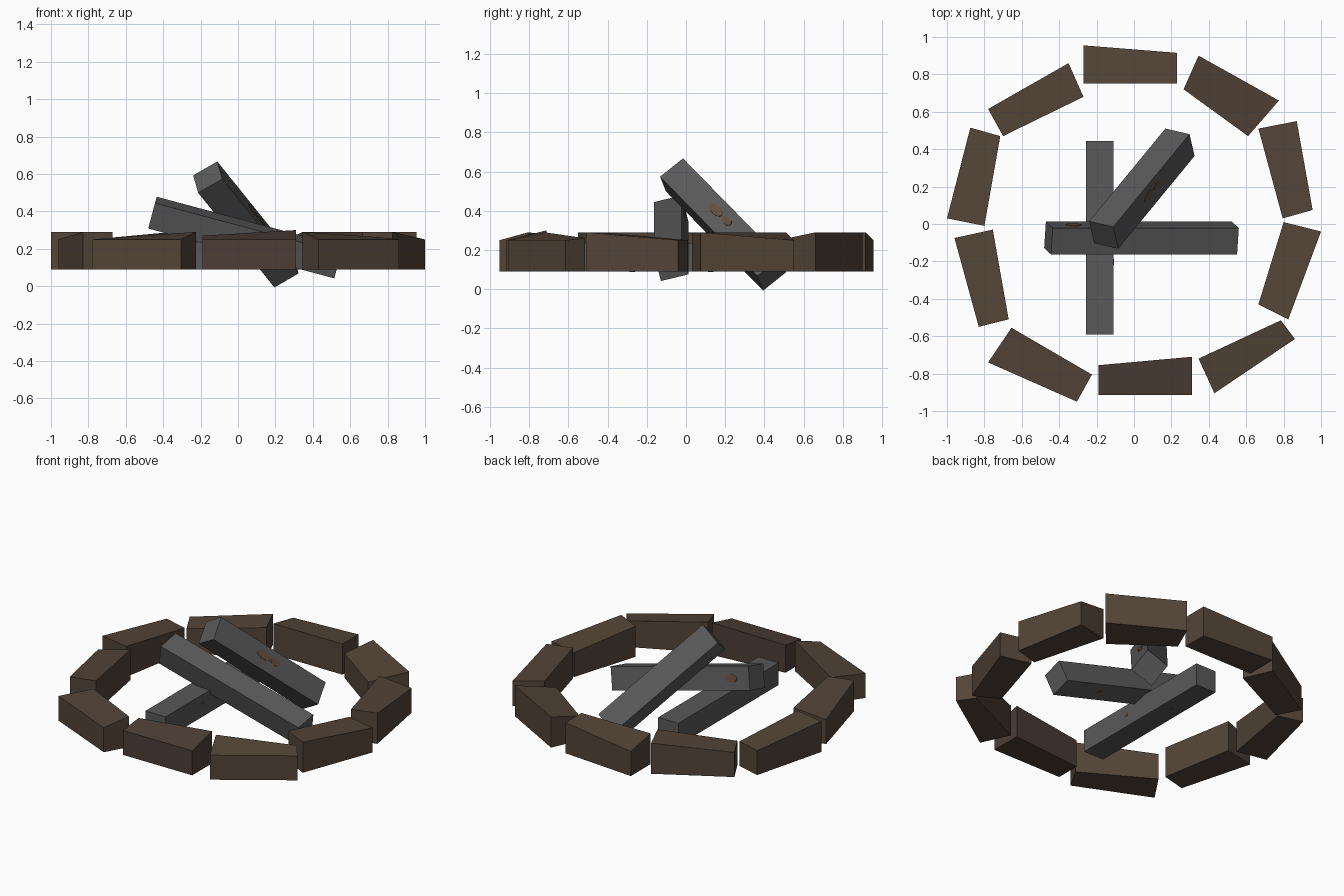
import bpy, bmesh, math
from mathutils import Vector, Matrix

if "Cube" in bpy.data.objects:
    bpy.data.objects.remove(bpy.data.objects["Cube"])


def material(name, rgb):
    m = bpy.data.materials.new(name)
    m.diffuse_color = (*rgb, 1)
    m.use_nodes = True
    m.node_tree.nodes["Principled BSDF"].inputs["Base Color"].default_value = m.diffuse_color
    return m


STONE = material("brown stone", (0.088, 0.059, 0.039))
STONE_RED = material("reddish brown stone", (0.075, 0.048, 0.037))
WOOD = material("charred wood", (0.1, 0.1, 0.1))
EMBER = material("brown patch", (0.13, 0.072, 0.042))


def finish(bm, name, mat):
    bmesh.ops.recalc_face_normals(bm, faces=bm.faces)
    me = bpy.data.meshes.new(name)
    bm.to_mesh(me)
    bm.free()
    me.materials.append(mat)
    ob = bpy.data.objects.new(name, me)
    bpy.context.collection.objects.link(ob)
    return ob


# Ring of tapered stones: four (x, y, top height) corners each, flat underside
def stone(i, corners, mat):
    bm = bmesh.new()
    low = [bm.verts.new((x, y, 0.09)) for x, y, z in corners]
    top = [bm.verts.new((x, y, z)) for x, y, z in corners]
    bm.faces.new(low)
    bm.faces.new(top)
    for k in range(4):
        n = (k + 1) % 4
        bm.faces.new((low[k], low[n], top[n], top[k]))
    finish(bm, f"ring_stone_{i + 1}", mat)


A, B = 0.25, 0.29
stones = [
    ((-.27, .955, A), (.23, .915, B), (.23, .75, B), (-.27, .75, B)),
    ((.345, .90, B), (.775, .66, B), (.61, .47, A), (.265, .72, A)),
    ((.87, .55, A), (.955, .075, B), (.795, .03, B), (.665, .51, B)),
    ((.80, .01, A), (1.0, -.04, A), (.825, -.51, B), (.665, -.43, B)),
    ((.785, -.515, .26), (.86, -.615, A), (.43, -.905, A), (.345, -.72, B)),
    ((-.19, -.755, .27), (.31, -.71, .3), (.31, -.915, A), (-.19, -.915, A)),
    ((-.655, -.555, .26), (-.225, -.805, B), (-.305, -.95, A), (-.78, -.74, A)),
    ((-.96, -.075, A), (-.755, -.03, B), (-.67, -.51, B), (-.83, -.55, B)),
    ((-.875, .515, A), (-.715, .47, A), (-.80, -.01, B), (-1.0, .03, B)),
    ((-.35, .86, B), (-.27, .68, B), (-.70, .47, A), (-.78, .615, A)),
]
for i, c in enumerate(stones):
    stone(i, c, STONE_RED if i == 5 else STONE)


# Square logs: local x along the log, local y and z across it
def log(name, centre, axis, side, length, width, patches):
    x = Vector(axis).normalized()
    y = Vector(side)
    y = (y - x * y.dot(x)).normalized()
    z = x.cross(y)
    M = Matrix.Translation(centre) @ Matrix((x, y, z)).transposed().to_4x4()
    bm = bmesh.new()
    bmesh.ops.create_cube(bm, size=1, matrix=M @ Matrix.Diagonal((length, width, width, 1)))
    finish(bm, name, WOOD)
    # Thin oval patches: side angle about the log, place along, across, radii
    bm = bmesh.new()
    for turn, along, across, rx, ry in patches:
        P = (M @ Matrix.Rotation(math.radians(turn), 4, 'X')
             @ Matrix.Translation((along, across, width / 2))
             @ Matrix.Diagonal((rx, ry, 1, 1)))
        bmesh.ops.create_cone(bm, cap_ends=True, segments=10, radius1=1, radius2=1,
                              depth=0.005, matrix=P)
    finish(bm, name + "_patches", EMBER)


# turn: 0 = +z side, -90 = +y side, 90 = -y side, 180 = -z side
log("bottom_log", (-.183, -.073, .163), (0, 1, 0), (-1, 0, 0), 1.035, .145,
    [(90, -.13, .01, .018, .012), (180, -.2, .02, .015, .012), (180, .2, 0, .015, .012)])
roll, tilt = math.radians(14), math.radians(15)
log("middle_log", (.04, -.075, .26), (math.cos(tilt), 0, -math.sin(tilt)),
    (math.sin(roll) * math.sin(tilt), math.cos(roll), math.sin(roll) * math.cos(tilt)),
    1.03, .145,
    [(-90, -.38, 0, .045, .025), (180, .2, 0, .02, .015)])
log("top_log", (.042, .189, .33), (.407, .495, -.505), (.125, -.035, .08), .817, .152,
    [(-90, -.05, .01, .05, .024), (-90, .04, .01, .035, .02)])
